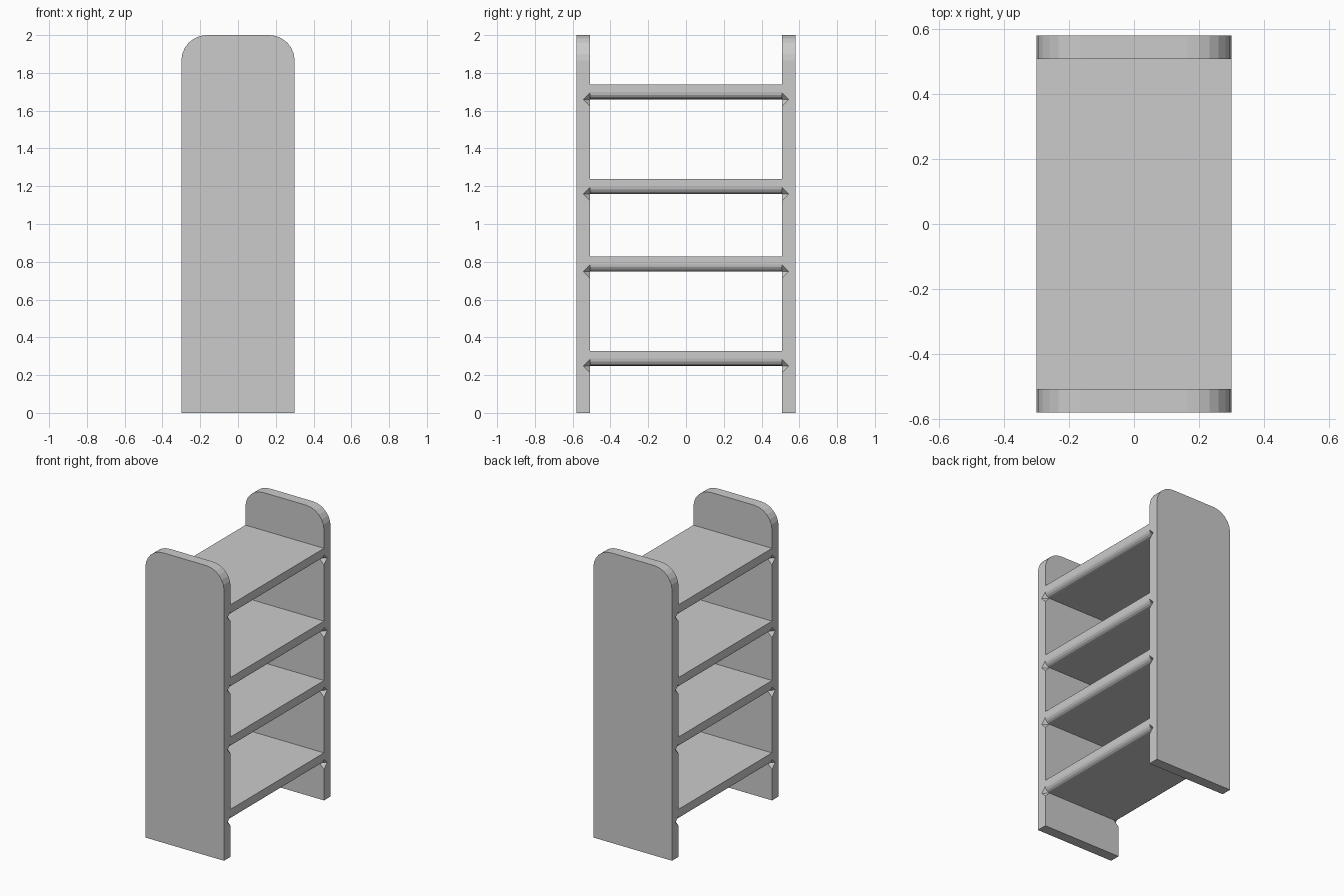
import bpy, bmesh, math
from mathutils import Matrix

if "Cube" in bpy.data.objects:
    bpy.data.objects.remove(bpy.data.objects["Cube"])

HALF_W = 0.30            # half depth of panels and shelves along x
Y_IN, Y_OUT = 0.509, 0.581
SHELF_TOPS = (0.328, 0.827, 1.237, 1.739)
THICK, ROUND = 0.079, 0.038


def finish(bm, name):
    bmesh.ops.recalc_face_normals(bm, faces=bm.faces)
    mesh = bpy.data.meshes.new(name)
    bm.to_mesh(mesh)
    bm.free()
    ob = bpy.data.objects.new(name, mesh)
    bpy.context.collection.objects.link(ob)
    return ob


def arc(cx, cz, r, a0, a1, n):
    return [(cx + r * math.cos(math.radians(a0 + (a1 - a0) * i / n)),
             cz + r * math.sin(math.radians(a0 + (a1 - a0) * i / n)))
            for i in range(n + 1)]


def prism(name, profile, y0, y1):
    """Extrude an x-z profile from y0 to y1."""
    bm = bmesh.new()
    face = bm.faces.new([bm.verts.new((x, y0, z)) for x, z in profile])
    ext = bmesh.ops.extrude_face_region(bm, geom=[face])
    verts = [g for g in ext["geom"] if isinstance(g, bmesh.types.BMVert)]
    bmesh.ops.translate(bm, verts=verts, vec=(0, y1 - y0, 0))
    return finish(bm, name)


# Diamond-shaped notch cutters at the lower shelf corners
bm = bmesh.new()
for top in SHELF_TOPS:
    for sx in (-1, 1):
        for sy in (-1, 1):
            bmesh.ops.create_uvsphere(
                bm, u_segments=4, v_segments=2, radius=0.035,
                matrix=Matrix.Translation((sx * HALF_W, sy * Y_IN, top - THICK)))
cutter = finish(bm, "notch_cutter")
cutter.hide_render = True
cutter.hide_viewport = True

# Side panels with rounded top corners
R = 0.135
c = HALF_W - R
panel_profile = ([(-HALF_W, 0), (HALF_W, 0)]
                 + arc(c, 2 - R, R, 0, 90, 6)
                 + arc(-c, 2 - R, R, 90, 180, 6))
for name, s in (("front_panel", -1), ("back_panel", 1)):
    panel = prism(name, panel_profile, s * Y_IN, s * Y_OUT)
    mod = panel.modifiers.new("notches", "BOOLEAN")
    mod.operation = "DIFFERENCE"
    mod.solver = "EXACT"
    mod.object = cutter

# Shelves with rounded lower long edges
for i, top in enumerate(SHELF_TOPS):
    k, low = HALF_W - ROUND, top - THICK + ROUND
    profile = ([(HALF_W, top), (-HALF_W, top)]
               + arc(-k, low, ROUND, 180, 270, 4)
               + arc(k, low, ROUND, 270, 360, 4))
    prism(f"shelf_{i + 1}", profile, -Y_IN, Y_IN)
